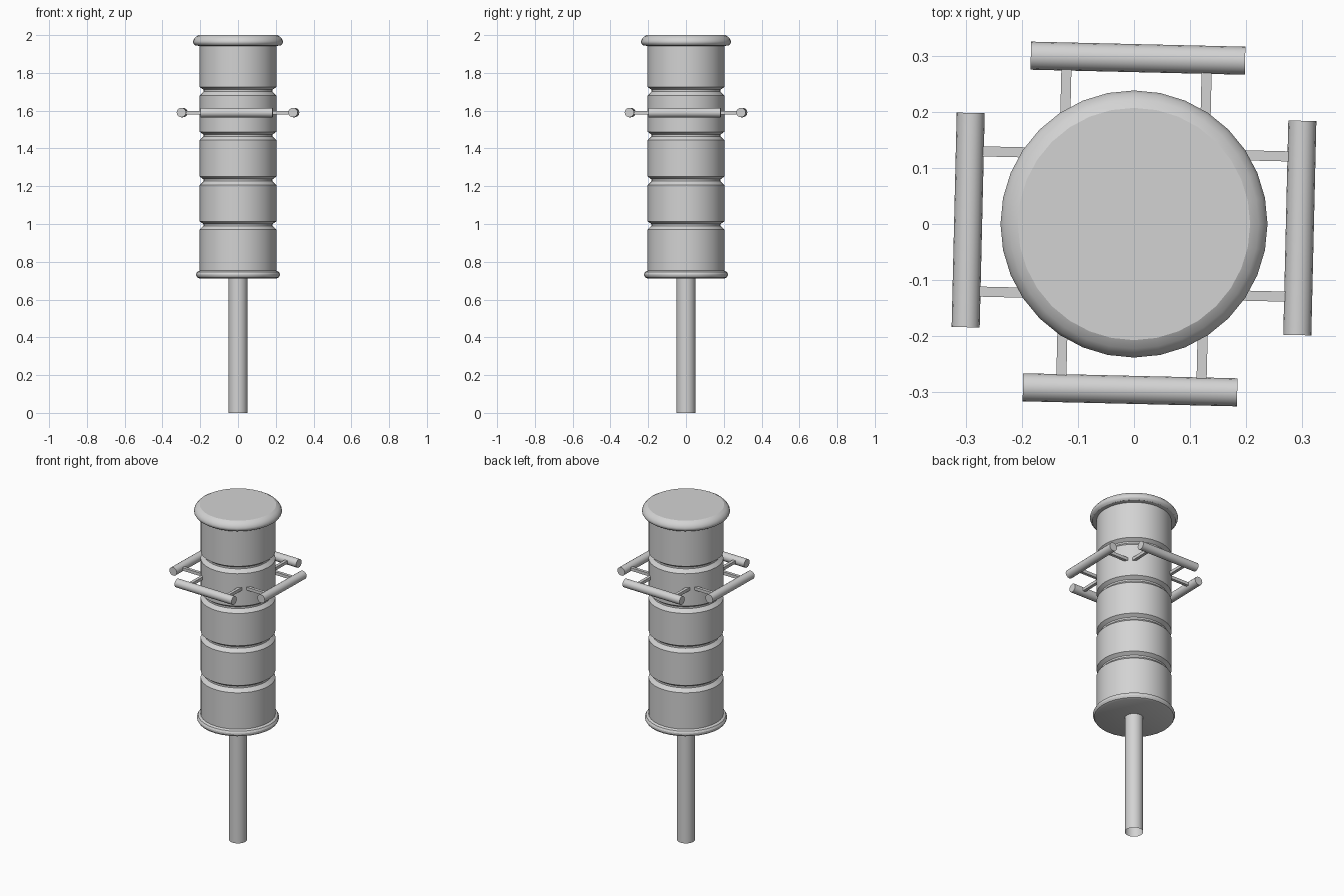
import bpy, bmesh, math
from mathutils import Matrix, Vector

cube = bpy.data.objects.get("Cube")
if cube:
    bpy.data.objects.remove(cube)

grey = bpy.data.materials.new("light_grey")
grey.use_nodes = True
grey.diffuse_color = (0.65, 0.65, 0.65, 1)
grey.node_tree.nodes["Principled BSDF"].inputs["Base Color"].default_value = grey.diffuse_color


def finish(bm, name, angle=27):
    bmesh.ops.recalc_face_normals(bm, faces=bm.faces)
    mesh = bpy.data.meshes.new(name)
    bm.to_mesh(mesh)
    bm.free()
    mesh.materials.append(grey)
    ob = bpy.data.objects.new(name, mesh)
    bpy.context.collection.objects.link(ob)
    bpy.ops.object.select_all(action='DESELECT')
    ob.select_set(True)
    bpy.context.view_layer.objects.active = ob
    bpy.ops.object.shade_smooth_by_angle(angle=math.radians(angle))
    return ob


def lathe(name, profile, sides, caps=True):
    """Turn (radius, height) points around the z axis."""
    bm = bmesh.new()
    rings = [[bm.verts.new((r * math.cos(math.tau * i / sides),
                            r * math.sin(math.tau * i / sides), z))
              for i in range(sides)] for r, z in profile]
    for low, high in zip(rings, rings[1:]):
        for i in range(sides):
            j = (i + 1) % sides
            bm.faces.new((low[i], low[j], high[j], high[i]))
    if caps:
        bm.faces.new(rings[0])
        bm.faces.new(rings[-1])
    return finish(bm, name)


# Support pole, open at the foot
lathe("pole", [(0.05, 0), (0.05, 0.72)], 32, caps=False)

# Drum with rounded base lip, four grooves and rounded top rim
R = 0.203
profile = [(0.205, 0.712), (0.216, 0.717), (0.222, 0.728), (0.222, 0.736),
           (0.216, 0.747), (R, 0.753)]
for z in (0.992, 1.229, 1.466, 1.703):
    profile += [(R, z - 0.022), (R - 0.02, z - 0.002),
                (R - 0.02, z + 0.008), (R, z + 0.022)]
profile += [(R, 1.943), (0.225, 1.945), (0.234, 1.952), (0.238, 1.96),
            (0.238, 1.968), (0.233, 1.98), (0.222, 1.992), (0.207, 2.0)]
lathe("drum", profile, 32)

# Four handles, each a round bar on two square struts
HEIGHT, TILT = 1.59, math.radians(-1.35)
for k, side in enumerate(("back", "left", "front", "right")):
    turn = (Matrix.Rotation(-k * math.pi / 2, 4, 'Z')
            @ Matrix.Translation((0.007, 0.2955, HEIGHT))
            @ Matrix.Rotation(TILT, 4, 'Z'))
    bm = bmesh.new()
    bmesh.ops.create_cone(bm, cap_ends=True, segments=16, radius1=0.025,
                          radius2=0.025, depth=0.382,
                          matrix=turn @ Matrix.Rotation(math.pi / 2, 4, 'Y'))
    finish(bm, side + "_handle_bar")
    for n, x in enumerate((-0.127, 0.123)):
        bm = bmesh.new()
        bmesh.ops.create_cube(bm, size=1, matrix=turn
                              @ Matrix.Translation((x, -0.075, 0))
                              @ Matrix.Diagonal(Vector((0.018, 0.15, 0.018, 1))))
        finish(bm, f"{side}_handle_strut_{n + 1}")
